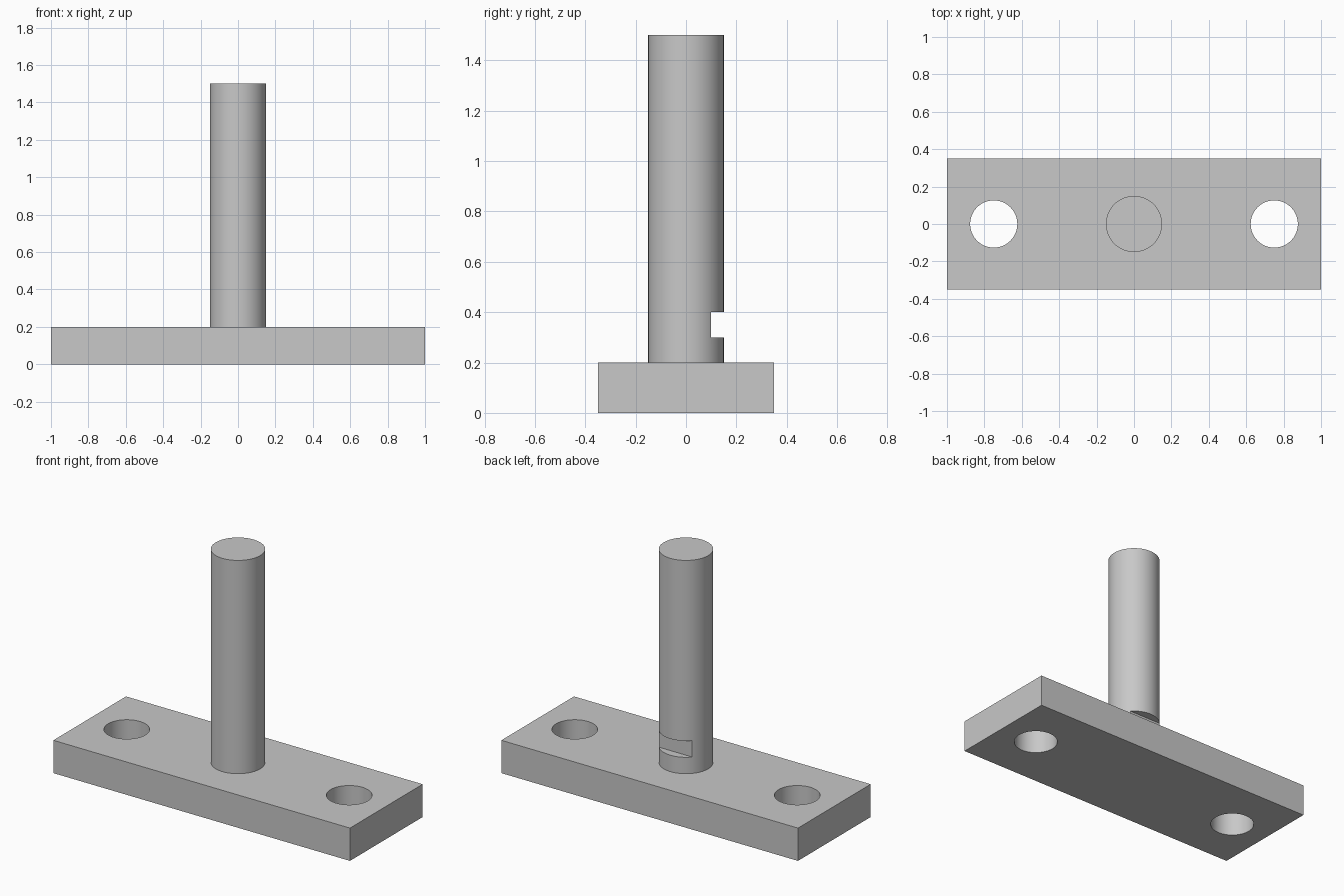
import bpy
from math import radians

default_cube = bpy.data.objects.get("Cube")
if default_cube:
    bpy.data.objects.remove(default_cube, do_unlink=True)

# Plain grey metal
GREY = (0.58, 0.58, 0.58, 1.0)
metal = bpy.data.materials.new("grey_metal")
metal.use_nodes = True
metal.diffuse_color = GREY
metal.node_tree.nodes["Principled BSDF"].inputs["Base Color"].default_value = GREY


def finish(name):
    obj = bpy.context.active_object
    obj.name = name
    obj.data.materials.append(metal)
    return obj


def box(name, size, center):
    bpy.ops.mesh.primitive_cube_add(size=1, location=center)
    bpy.context.active_object.scale = size
    bpy.ops.object.transform_apply(location=True, rotation=False, scale=True)
    return finish(name)


def cylinder(name, radius, bottom, top, x=0):
    bpy.ops.mesh.primitive_cylinder_add(
        vertices=96, radius=radius, depth=top - bottom,
        location=(x, 0, (bottom + top) / 2))
    return finish(name)


def cut(target, cutter):
    cutter.hide_render = True
    mod = target.modifiers.new("cut", 'BOOLEAN')
    mod.operation = 'DIFFERENCE'
    mod.solver = 'EXACT'
    mod.object = cutter
    bpy.context.view_layer.objects.active = target
    bpy.ops.object.modifier_apply(modifier=mod.name)
    bpy.data.objects.remove(cutter, do_unlink=True)


def smooth(obj):
    bpy.ops.object.select_all(action='DESELECT')
    obj.select_set(True)
    bpy.context.view_layer.objects.active = obj
    bpy.ops.object.shade_smooth_by_angle(angle=radians(30))


THICKNESS = 0.2

# Mounting plate with a bolt hole at each end
plate = box("base_plate", (2, 0.7, THICKNESS), (0, 0, THICKNESS / 2))
for side in (-1, 1):
    cut(plate, cylinder("bolt_hole_cutter", 0.126, -0.1, 0.3, side * 0.75))

# Upright pin with a flat locking notch on the back
pin = cylinder("upright_pin", 0.15, THICKNESS, 1.5)
cut(pin, box("notch_cutter", (0.6, 0.2, 0.1), (0, 0.2, 0.35)))

for part in (plate, pin):
    smooth(part)
